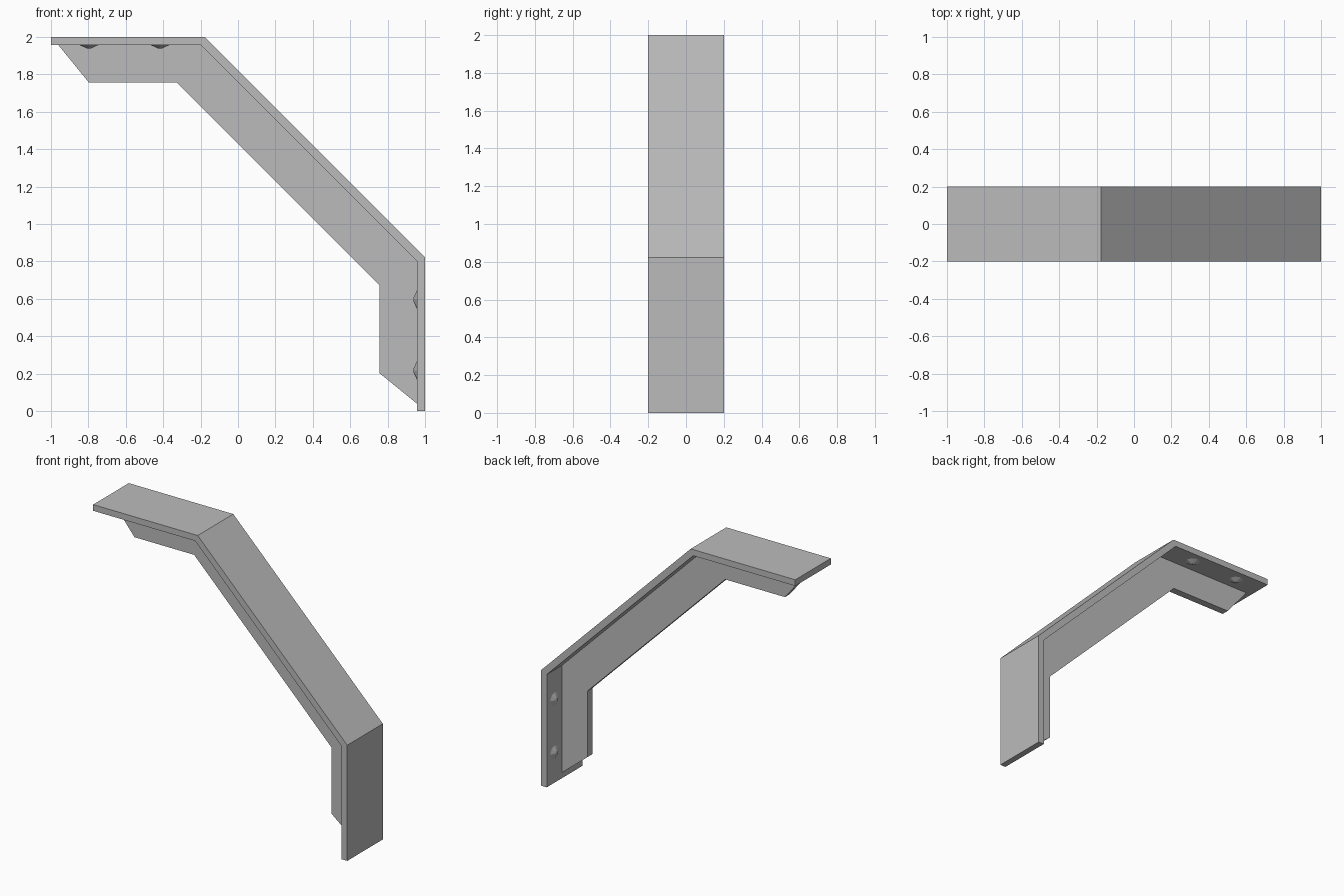
import bpy, bmesh, math
from mathutils import Matrix, Vector

cube = bpy.data.objects.get("Cube")
if cube:
    bpy.data.objects.remove(cube, do_unlink=True)

grey = bpy.data.materials.new("plain grey")
grey.use_nodes = True
colour = (0.5, 0.5, 0.5, 1)
grey.diffuse_color = colour
grey.node_tree.nodes["Principled BSDF"].inputs["Base Color"].default_value = colour


def add_object(name, bm):
    bmesh.ops.recalc_face_normals(bm, faces=bm.faces)
    mesh = bpy.data.meshes.new(name)
    bm.to_mesh(mesh)
    bm.free()
    mesh.materials.append(grey)
    obj = bpy.data.objects.new(name, mesh)
    bpy.context.collection.objects.link(obj)
    return obj


def swap_legs(points):
    """Reflect the upper arm's points onto the lower leg, in reverse order."""
    return [(z - 1, x + 1) for x, z in reversed(points)]


def extrude_profile(name, points, width):
    bm = bmesh.new()
    face = bm.faces.new([bm.verts.new((x, -width / 2, z)) for x, z in points])
    new = bmesh.ops.extrude_face_region(bm, geom=[face])["geom"]
    moved = [v for v in new if isinstance(v, bmesh.types.BMVert)]
    bmesh.ops.translate(bm, verts=moved, vec=(0, width, 0))
    return add_object(name, bm)


# Bent mounting strip
INNER = 1.956
outer = [(-1, 2), (-0.177, 2)]
inner = [(-1, INNER), (-0.197, INNER)]
strip = outer + swap_legs(outer)
strip += list(reversed(inner + swap_legs(inner)))
extrude_profile("bent_strip", strip, 0.4)

# Thin stiffening web along the inside of the bend
lower = [(-0.96, INNER), (-0.797, 1.756), (-0.327, 1.756)]
upper = [(-0.197, INNER)]
web = lower + swap_legs(lower) + swap_legs(upper) + upper
extrude_profile("stiffening_web", web, 0.052)


# Low pointed bolt heads, one on each side of the web
def bolt(name, location, direction):
    bm = bmesh.new()
    bmesh.ops.create_cone(bm, cap_ends=True, segments=8, radius1=0.05,
                          radius2=0.012, depth=0.018)
    turn = Vector((0, 0, 1)).rotation_difference(Vector(direction)).to_matrix().to_4x4()
    bmesh.ops.transform(bm, verts=bm.verts, matrix=Matrix.Translation(location) @ turn)
    add_object(name, bm)


for side, y in (("front", -0.113), ("back", 0.113)):
    for i, x in enumerate((-0.797, -0.417)):
        bolt(f"{side}_top_bolt_{i + 1}", (x, y, INNER - 0.008), (0, 0, -1))
    for i, z in enumerate((0.596, 0.217)):
        bolt(f"{side}_wall_bolt_{i + 1}", (INNER - 1.008, y, z), (-1, 0, 0))
